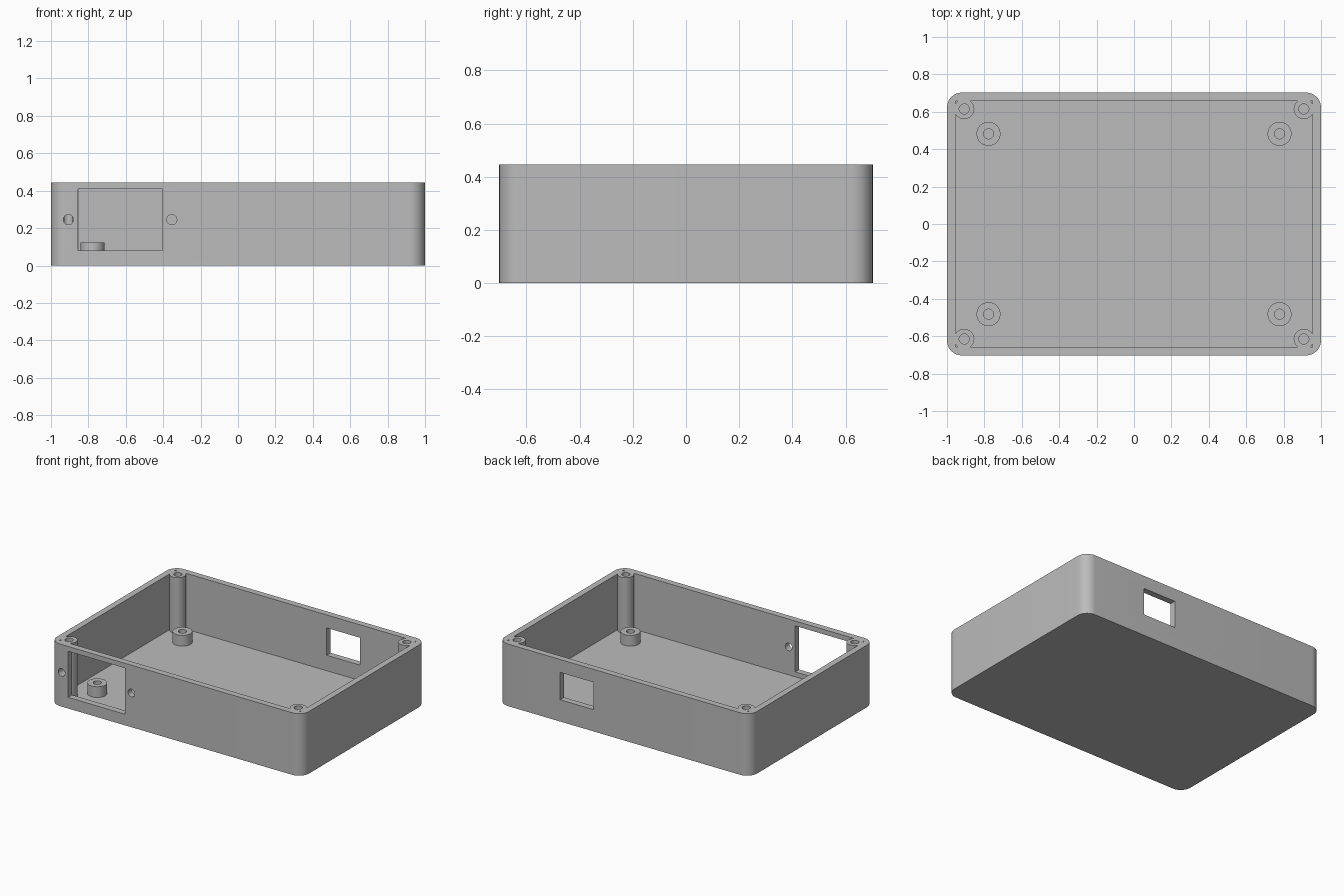
import bpy, bmesh, math
from mathutils import Matrix, Vector

if "Cube" in bpy.data.objects:
    bpy.data.objects.remove(bpy.data.objects["Cube"])

W, D, H = 2.0, 1.405, 0.445      # outer size
WALL, FLOOR = 0.045, 0.045
CORNER = 0.08                    # vertical corner radius
HOLE = 0.027

grey = bpy.data.materials.new("plain_grey")
grey.use_nodes = True
grey.diffuse_color = (0.5, 0.5, 0.5, 1)
grey.node_tree.nodes["Principled BSDF"].inputs["Base Color"].default_value = (0.5, 0.5, 0.5, 1)


def finish(name, bm):
    mesh = bpy.data.meshes.new(name)
    bm.to_mesh(mesh)
    bm.free()
    mesh.materials.append(grey)
    ob = bpy.data.objects.new(name, mesh)
    bpy.context.collection.objects.link(ob)
    return ob


def box(name, low, high, corner=0):
    low, high = Vector(low), Vector(high)
    bm = bmesh.new()
    size = Matrix.Diagonal((*(high - low), 1))
    bmesh.ops.create_cube(bm, size=1, matrix=Matrix.Translation((low + high) / 2) @ size)
    if corner:
        upright = [e for e in bm.edges if abs(e.verts[0].co.z - e.verts[1].co.z) > 0.1]
        bmesh.ops.bevel(bm, geom=upright, offset=corner, segments=12,
                        profile=0.5, affect='EDGES')
    return finish(name, bm)


def rod(name, start, end, radius):
    start, end = Vector(start), Vector(end)
    axis = end - start
    turn = axis.to_track_quat('Z', 'Y').to_matrix().to_4x4()
    bm = bmesh.new()
    bmesh.ops.create_cone(bm, cap_ends=True, segments=48, radius1=radius, radius2=radius,
                          depth=axis.length,
                          matrix=Matrix.Translation((start + end) / 2) @ turn)
    return finish(name, bm)


def cut(target, cutter):
    cutter.hide_render = True
    mod = target.modifiers.new("cut", 'BOOLEAN')
    mod.operation, mod.solver, mod.object = 'DIFFERENCE', 'EXACT', cutter
    bpy.context.view_layer.objects.active = target
    bpy.ops.object.modifier_apply(modifier=mod.name)
    bpy.data.objects.remove(cutter)


def smooth(ob):
    bpy.ops.object.select_all(action='DESELECT')
    ob.select_set(True)
    bpy.context.view_layer.objects.active = ob
    bpy.ops.object.shade_smooth_by_angle(angle=math.radians(30))


corners = [(sx, sy) for sx in (-1, 1) for sy in (-1, 1)]
posts = [(sx * 0.908, sy * 0.615) for sx, sy in corners]

# Open tray; the cavity leaves the corner screw posts standing
case = box("enclosure_tray", (-W / 2, -D / 2, 0), (W / 2, D / 2, H), CORNER)
cavity = box("cavity", (WALL - W / 2, WALL - D / 2, FLOOR), (W / 2 - WALL, D / 2 - WALL, H + 0.1))
for x, y in posts:
    cut(cavity, rod("post", (x, y, -0.1), (x, y, H + 0.2), 0.054))
cut(case, cavity)
for x, y in posts:
    cut(case, rod("post_hole", (x, y, 0.1), (x, y, H + 0.1), HOLE))

# Front socket opening with its two screw holes
cut(case, box("socket_opening", (-0.855, -0.8, 0.08), (-0.405, -0.6, 0.41)))
for x in (-0.907, -0.354):
    cut(case, rod("socket_screw_hole", (x, -0.8, 0.245), (x, -0.6, 0.245), HOLE))

# Back window
cut(case, box("back_opening", (0.243, 0.6, 0.156), (0.506, 0.8, 0.352)))
smooth(case)

# Board standoffs on the floor
for sx, sy in corners:
    x, y = sx * 0.778, sy * 0.482
    side = ("front" if sy < 0 else "back") + ("_left" if sx > 0 else "_right")
    standoff = rod("standoff_" + side, (x, y, FLOOR - 0.01), (x, y, 0.122), 0.064)
    cut(standoff, rod("standoff_hole", (x, y, FLOOR), (x, y, 0.2), HOLE))
    smooth(standoff)
